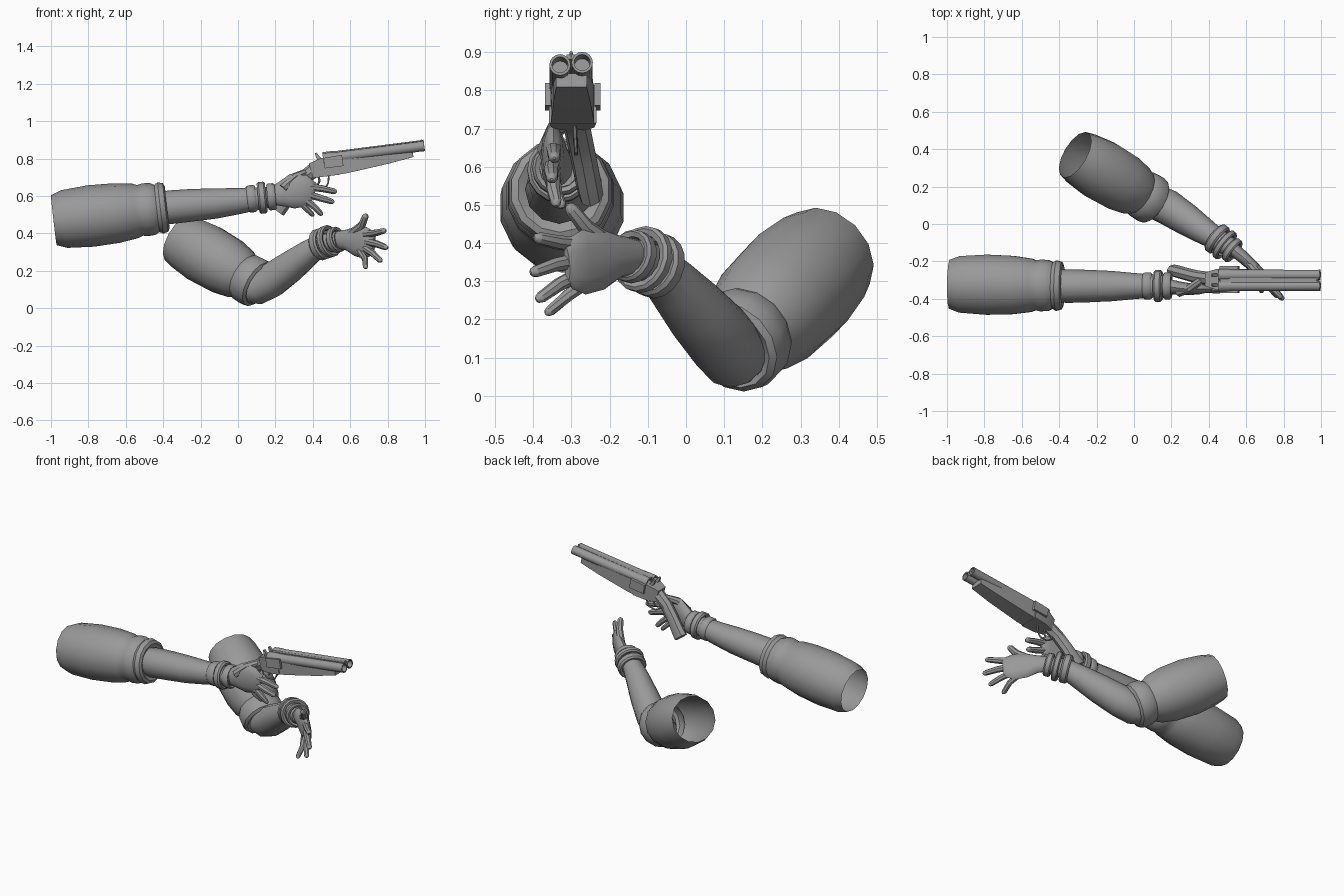
import bpy, bmesh, math
from mathutils import Vector

grey = bpy.data.materials.new("plain_grey")
grey.diffuse_color = (0.32, 0.32, 0.32, 1)


def finish(name, bm, angle=40):
    bmesh.ops.recalc_face_normals(bm, faces=bm.faces)
    me = bpy.data.meshes.new(name)
    bm.to_mesh(me)
    bm.free()
    me.materials.append(grey)
    ob = bpy.data.objects.new(name, me)
    bpy.context.collection.objects.link(ob)
    bpy.ops.object.select_all(action='DESELECT')
    ob.select_set(True)
    bpy.context.view_layer.objects.active = ob
    bpy.ops.object.shade_smooth_by_angle(angle=math.radians(angle))
    return ob


def loft(name, stations, n=12, side=(0, 0, 1), axis=None, caps=(True, True), closed=False, angle=40):
    """Skin rings along a path; station = (centre, half size along side, half size across)."""
    bm = bmesh.new()
    pts = [Vector(s[0]) for s in stations]
    rings = []
    for i, (c, ra, rb) in enumerate(stations):
        t = Vector(axis) if axis else pts[min(i + 1, len(pts) - 1)] - pts[max(i - 1, 0)]
        t.normalize()
        s = Vector(side)
        s = (s - t * s.dot(t)).normalized()
        u = t.cross(s)
        k, off = (math.sqrt(2), math.pi / 4) if n == 4 else (1, 0)
        ring = []
        for j in range(n):
            a = off + 2 * math.pi * j / n
            ring.append(bm.verts.new(pts[i] + k * (s * ra * math.cos(a) + u * rb * math.sin(a))))
        rings.append(ring)
    pairs = list(zip(rings, rings[1:])) + ([(rings[-1], rings[0])] if closed else [])
    for a, b in pairs:
        for j in range(n):
            bm.faces.new((a[j], a[(j + 1) % n], b[(j + 1) % n], b[j]))
    if not closed:
        if caps[0]:
            bm.faces.new(rings[0])
        if caps[1]:
            bm.faces.new(rings[-1])
    return finish(name, bm, angle)


def turned(name, start, end, profile, n=14, **kw):
    """Round part on a straight axis; profile = (distance, radius)."""
    a = Vector(start)
    d = (Vector(end) - a).normalized()
    return loft(name, [(a + d * t, r, r) for t, r in profile], n, axis=d, **kw)


def round_path(name, rows, n=12, **kw):
    return loft(name, [((x, y, z), r, r) for x, y, z, r in rows], n, **kw)


def band(name, centre, axis, r, w):
    c = Vector(centre)
    d = Vector(axis).normalized()
    prof = [(-w * .7, r * .72), (-w, r * .9), (-w * .6, r), (w * .6, r), (w, r * .9), (w * .7, r * .72)]
    loft(name, [(c + d * t, q, q) for t, q in prof], 16, axis=d, closed=True)


def finger(name, base, tip, r, bend=(0, 0, 0)):
    b, t = Vector(base), Vector(tip)
    d = (t - b).normalized()
    m = (b + t) / 2 + Vector(bend)
    loft(name, [(b, r * 1.1, r * 1.1), (m, r, r), (t - d * r, r * .85, r * .85),
                (t - d * r * .35, r * .62, r * .62), (t, r * .2, r * .2)], 8, side=(.1, .3, 1))


# Sleeves, open at the shoulder and folded in at the cuff
turned("straight_sleeve", (-.985, -.322, .47), (-.375, -.33, .54),
       [(0, .134), (.055, .155), (.2, .165), (.34, .16), (.44, .146), (.465, .136), (.49, .142),
        (.53, .14), (.555, .127), (.575, .138), (.602, .13), (.61, .112), (.59, .08)], caps=(False, False))
turned("bent_sleeve", (-.315, .37, .37), (.11, .12, .125),
       [(0, .137), (.06, .152), (.18, .166), (.32, .161), (.41, .143), (.45, .124), (.47, .134),
        (.515, .137), (.545, .13), (.556, .113), (.535, .08)], caps=(False, False))

# Forearms
round_path("straight_forearm", [(-.45, -.33, .535, .08), (-.36, -.332, .54, .09), (-.25, -.332, .55, .087),
                                (-.12, -.332, .56, .081), (0, -.332, .572, .07), (.08, -.332, .583, .063),
                                (.2, -.332, .597, .052)])
round_path("bent_forearm", [(.03, .14, .10, .07), (.10, .125, .11, .093), (.18, .09, .15, .095),
                            (.28, .025, .222, .086), (.37, -.035, .29, .072), (.44, -.08, .338, .06),
                            (.54, -.14, .365, .048)])

# Wrist bands
for i, (t, r, w) in enumerate([(0, .073, .024), (.056, .085, .022), (.106, .072, .022)]):
    band(f"straight_wrist_band_{i}", (.073 + t, -.331, .585 + t * .1), (1, 0, .1), r, w)
for i, (c, r, w) in enumerate([((.445, -.08, .342), .086, .024), ((.485, -.112, .357), .088, .018),
                               ((.525, -.14, .365), .07, .02)]):
    band(f"bent_wrist_band_{i}", c, (.75, -.58, .25), r, w)

# Palms: flat tapering hands
loft("gun_palm", [((.19, -.335, .6), .05, .04), ((.24, -.343, .61), .07, .036), ((.29, -.348, .625), .093, .033),
                  ((.35, -.348, .625), .088, .028), ((.39, -.347, .605), .07, .02), ((.405, -.347, .6), .045, .01)])
loft("open_palm", [((.53, -.135, .365), .046, .036), ((.58, -.175, .365), .056, .034), ((.63, -.22, .358), .08, .031),
                   ((.68, -.268, .35), .085, .026), ((.715, -.30, .347), .068, .02), ((.728, -.312, .345), .045, .01)])

# Fingers and thumbs
for name, base, tip, r, bend in [
        ("gun_index", (.37, -.347, .648), (.53, -.345, .622), .019, (0, 0, .004)),
        ("gun_middle", (.37, -.347, .61), (.515, -.352, .566), .019, (0, -.004, 0)),
        ("gun_ring", (.36, -.347, .58), (.452, -.34, .497), .018, (.006, -.004, 0)),
        ("gun_little", (.33, -.346, .57), (.405, -.325, .492), .016, (0, -.004, 0)),
        ("gun_thumb", (.24, -.365, .64), (.375, -.29, .735), .024, (-.005, -.015, .012)),
        ("open_index", (.68, -.275, .395), (.79, -.398, .415), .019, (0, 0, -.003)),
        ("open_middle", (.69, -.285, .355), (.80, -.407, .322), .019, (0, 0, .004)),
        ("open_ring", (.68, -.278, .32), (.768, -.392, .25), .018, (0, 0, .005)),
        ("open_little", (.65, -.25, .305), (.685, -.368, .213), .017, (.012, 0, .004)),
        ("open_thumb", (.61, -.205, .40), (.69, -.312, .50), .022, (.012, -.005, -.008))]:
    finger(name, base, tip, r, bend)

# Twin barrels with recessed bores
slope = Vector((.54, 0, .07)).normalized()
for name, y, dz in [("near_barrel", -.33, -.003), ("far_barrel", -.272, .003)]:
    a = Vector((.455, y, .8 + dz))
    turned(name, a, a + slope,
           [(.04, .02), (0, .022), (0, .031), (.05, .031), (.07, .028), (.53, .027),
            (.545, .028), (.545, .021), (.46, .021)], n=16)
loft("barrel_rib", [((.46, -.301, .82), .006, .012), ((.985, -.301, .888), .006, .012)], 4)
finger("front_sight", (.98, -.301, .885), (.982, -.301, .903), .005)

# Fore-end under the barrels and receiver behind it
loft("fore_end", [((.52, -.297, .762), .05, .056), ((.58, -.297, .768), .046, .056),
                  ((.8, -.299, .802), .03, .048), ((.935, -.3, .826), .018, .04)], 4, angle=30)
loft("receiver", [((.39, -.296, .735), .04, .036), ((.45, -.296, .752), .05, .056),
                  ((.54, -.297, .764), .05, .062)], 4, angle=30)
for name, y in [("near_side_plate", -.362), ("far_side_plate", -.232)]:
    loft(name, [((.46, y, .775), .028, .008), ((.56, y, .79), .03, .008)], 4)
for name, y in [("near_hammer", -.325), ("far_hammer", -.272)]:
    loft(name, [((.45, y, .785), .011, .008), ((.425, y, .81), .009, .008), ((.415, y, .83), .005, .007)],
         4, side=(1, 0, 0))

# Curved pistol grip widening to the butt
loft("grip", [((.47, -.296, .765), .04, .036), ((.4, -.292, .733), .04, .036), ((.34, -.283, .69), .036, .035),
              ((.28, -.268, .62), .037, .034), ((.235, -.255, .555), .043, .034), ((.21, -.248, .525), .046, .032)],
     8, side=(-.6, 0, .8))

# Trigger and trigger guard
finger("trigger", (.43, -.29, .71), (.425, -.29, .65), .006, (.008, 0, 0))
round_path("trigger_guard", [(.375, -.288, .69, .005), (.385, -.288, .65, .005), (.42, -.288, .632, .005),
                             (.465, -.288, .64, .005), (.483, -.29, .67, .005), (.485, -.292, .715, .005)],
           6, side=(0, 1, 0))
